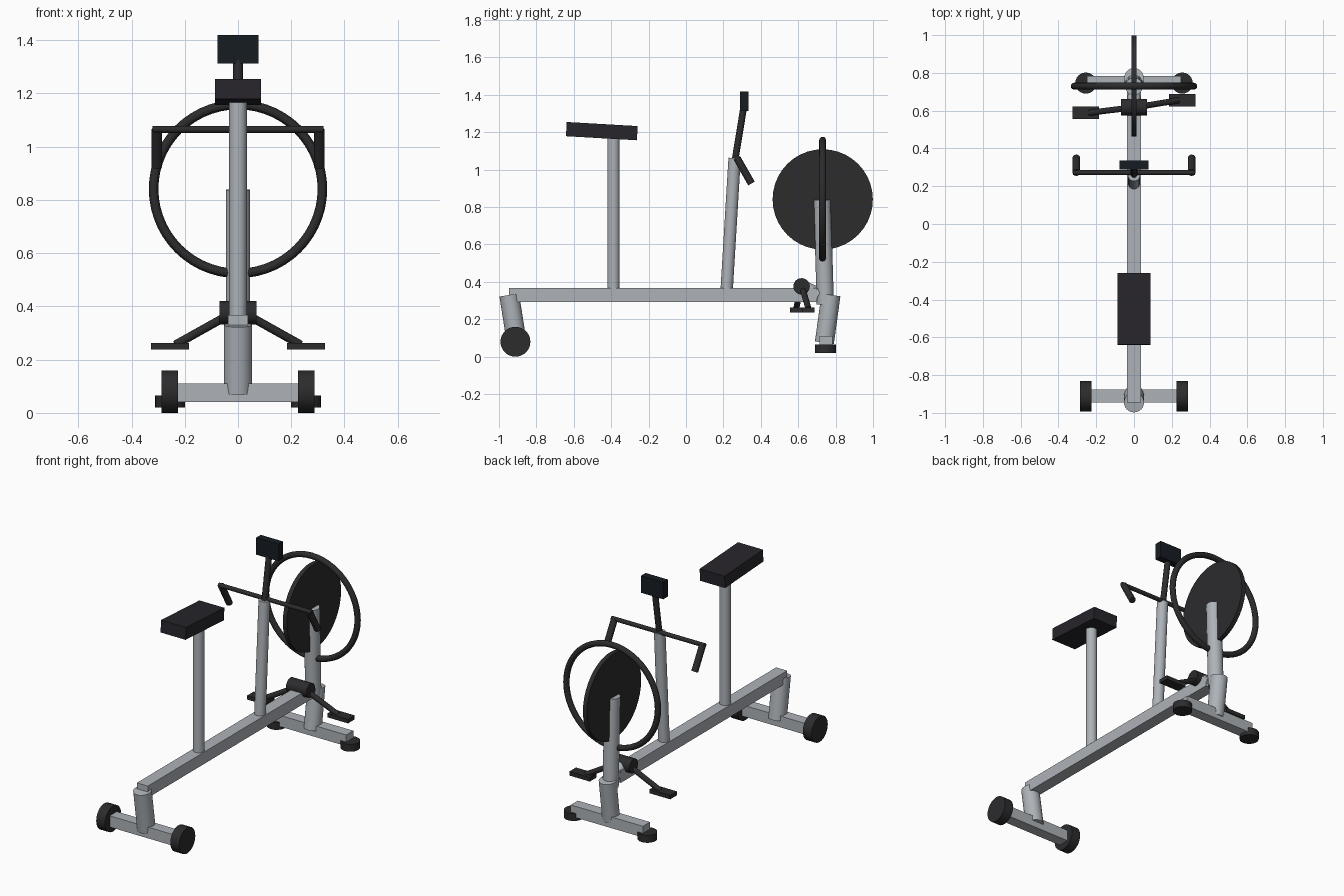
import bpy
import math
from mathutils import Vector

if "Cube" in bpy.data.objects:
    bpy.data.objects.remove(bpy.data.objects["Cube"])


def material(name, rgb):
    m = bpy.data.materials.new(name)
    m.diffuse_color = (*rgb, 1)
    m.use_nodes = True
    m.node_tree.nodes["Principled BSDF"].inputs["Base Color"].default_value = m.diffuse_color
    return m


STEEL = material("steel", (0.42, 0.45, 0.48))
RUBBER = material("rubber", (0.025, 0.025, 0.027))
PADDING = material("padding", (0.02, 0.018, 0.024))
SCREEN = material("screen", (0.008, 0.012, 0.016))


def finish(name, mat, smooth=True):
    o = bpy.context.object
    o.name = name
    o.data.materials.append(mat)
    if smooth:
        bpy.ops.object.shade_smooth_by_angle(angle=math.radians(30))
    return o


def rod(name, a, b, r, mat, sides=24):
    """Cylinder running from point a to point b."""
    a, b = Vector(a), Vector(b)
    rot = (b - a).to_track_quat('Z', 'Y').to_euler()
    bpy.ops.mesh.primitive_cylinder_add(vertices=sides, radius=r, depth=(b - a).length,
                                        location=(a + b) / 2, rotation=rot)
    return finish(name, mat)


def box(name, centre, size, mat, tilt=0):
    """Box, tilted about x by degrees."""
    bpy.ops.mesh.primitive_cube_add(size=1, location=centre, rotation=(math.radians(tilt), 0, 0))
    bpy.context.object.scale = size
    bpy.ops.object.transform_apply(location=False, rotation=False, scale=True)
    return finish(name, mat, False)


# Frame
box("main_beam", (0, -0.123, 0.33), (0.076, 1.645, 0.074), STEEL)
rod("rear_leg", (0, -0.945, 0.33), (0, -0.905, 0.075), 0.053, STEEL)
rod("front_leg", (0, 0.775, 0.33), (0, 0.74, 0.075), 0.051, STEEL)
box("rear_crossbar", (0, -0.91, 0.075), (0.47, 0.07, 0.07), STEEL)
box("front_crossbar", (0, 0.748, 0.075), (0.5, 0.07, 0.07), STEEL)
rod("crank_bracket", (0, 0.615, 0.375), (0, 0.71, 0.33), 0.038, STEEL)
rod("flywheel_post", (0, 0.745, 0.28), (0, 0.728, 0.838), 0.046, STEEL)

# Transport wheels, levelling feet
for s, side in ((-1, "left"), (1, "right")):
    rod(f"{side}_wheel", (s * 0.226, -0.912, 0.08), (s * 0.287, -0.912, 0.08), 0.08, RUBBER, 32)
    rod(f"{side}_foot", (s * 0.255, 0.746, 0.02), (s * 0.255, 0.746, 0.066), 0.056, RUBBER)

# Seat
rod("seat_post", (0, -0.388, 0.35), (0, -0.388, 1.19), 0.033, STEEL)
box("seat", (0, -0.45, 1.206), (0.173, 0.38, 0.076), PADDING, -3.3)

# Handlebar, grips and console
rod("handlebar_post", (0, 0.217, 0.35), (0, 0.26, 1.062), 0.033, STEEL)
rod("handlebar", (-0.322, 0.272, 1.065), (0.322, 0.272, 1.065), 0.013, RUBBER)
for s, side in ((-1, "left"), (1, "right")):
    rod(f"{side}_grip", (s * 0.305, 0.272, 1.063), (s * 0.305, 0.35, 0.926), 0.02, RUBBER)
rod("console_stem", (0, 0.262, 1.05), (0, 0.308, 1.33), 0.018, RUBBER)
box("console", (0, 0.312, 1.366), (0.154, 0.046, 0.106), SCREEN)

# Flywheel and guard ring
rod("flywheel", (-0.014, 0.731, 0.841), (0.014, 0.731, 0.841), 0.268, RUBBER, 40)
bpy.ops.mesh.primitive_torus_add(location=(0, 0.73, 0.841), rotation=(math.pi / 2, 0, 0),
                                 major_radius=0.317, minor_radius=0.018,
                                 major_segments=56, minor_segments=12)
finish("guard_ring", RUBBER)

# Crank and pedals
rod("crank_hub", (-0.07, 0.618, 0.376), (0.07, 0.618, 0.376), 0.044, RUBBER)
for s, side in ((-1, "left"), (1, "right")):
    y = 0.622 + s * 0.033
    rod(f"{side}_crank_arm", (s * 0.04, 0.618 + s * 0.005, 0.365), (s * 0.235, y, 0.256), 0.016, RUBBER)
    box(f"{side}_pedal", (s * 0.255, y, 0.25), (0.142, 0.066, 0.025), RUBBER)
